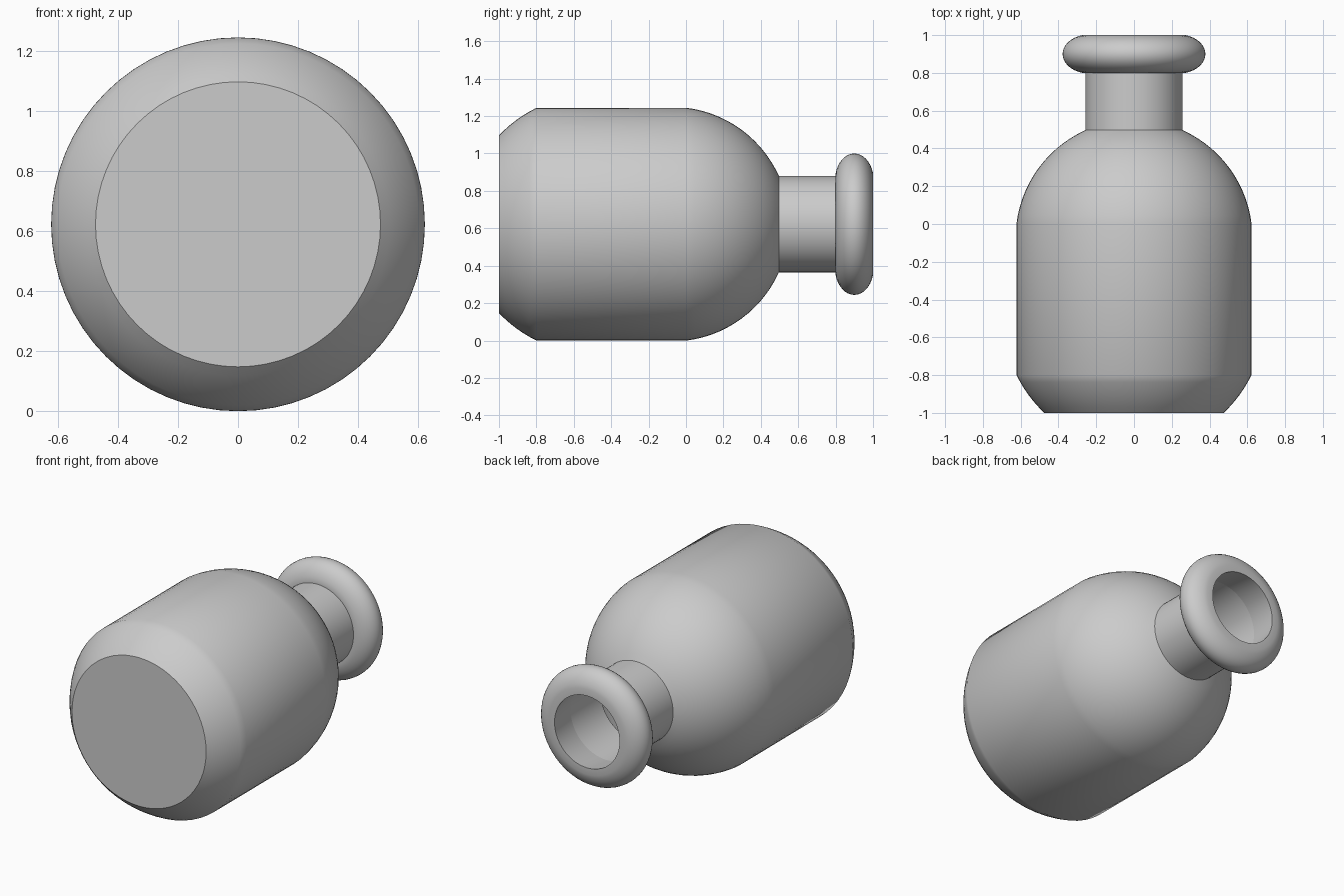
import bpy, bmesh, math

cube = bpy.data.objects.get("Cube")
if cube:
    bpy.data.objects.remove(cube)

SEGMENTS = 64
RADIUS = 0.622

grey = bpy.data.materials.new("plain grey")
grey.use_nodes = True
colour = (0.6, 0.6, 0.6, 1)
grey.diffuse_color = colour
grey.node_tree.nodes["Principled BSDF"].inputs["Base Color"].default_value = colour


def sphere_arc(centre, radius, start, end, steps):
    """Profile points (radius, y) on a sphere centred on the bottle axis."""
    a0, a1 = (math.acos((y - centre) / radius) for y in (start, end))
    angles = [a0 + (a1 - a0) * i / steps for i in range(steps + 1)]
    return [(radius * math.sin(a), centre + radius * math.cos(a)) for a in angles]


def lathe(name, profile, cap_start=False):
    """Spin a profile of (radius, y) points about the lying bottle's axis."""
    bm = bmesh.new()
    rings = []
    for r, y in profile:
        turns = [math.tau * i / SEGMENTS for i in range(SEGMENTS)]
        rings.append([bm.verts.new((r * math.sin(t), y, RADIUS + r * math.cos(t))) for t in turns])
    for a, b in zip(rings, rings[1:]):
        for i in range(SEGMENTS):
            j = (i + 1) % SEGMENTS
            bm.faces.new((a[i], a[j], b[j], b[i]))
    if cap_start:
        bm.faces.new(reversed(rings[0]))
    mesh = bpy.data.meshes.new(name)
    bm.to_mesh(mesh)
    bm.free()
    mesh.materials.append(grey)
    obj = bpy.data.objects.new(name, mesh)
    bpy.context.collection.objects.link(obj)
    bpy.ops.object.select_all(action="DESELECT")
    obj.select_set(True)
    bpy.context.view_layer.objects.active = obj
    bpy.ops.object.shade_smooth_by_angle(angle=math.radians(35))
    return obj


# Body: flat base, rounded foot, straight wall and domed shoulder
foot = sphere_arc(-0.4965, 0.692, -1, -0.8, 6)
shoulder = sphere_arc(-0.075, 0.627, 0, 0.497, 14)
lathe("bottle_body", foot + shoulder, cap_start=True)

# Neck: thin straight tube
lathe("bottle_neck", [(0.257, 0.497), (0.257, 0.8)])

# Lip: rounded ring that turns in to the mouth
bulge = []
for i in range(17):
    a = math.radians(-75 + 150 * i / 16)
    bulge.append((0.235 + 0.143 * math.cos(a), 0.9 + 0.1 * math.sin(a) / math.sin(math.radians(75))))
lathe("bottle_lip", [(0.257, 0.8)] + bulge + [(0.23, 1), (0.257, 0.8)])
